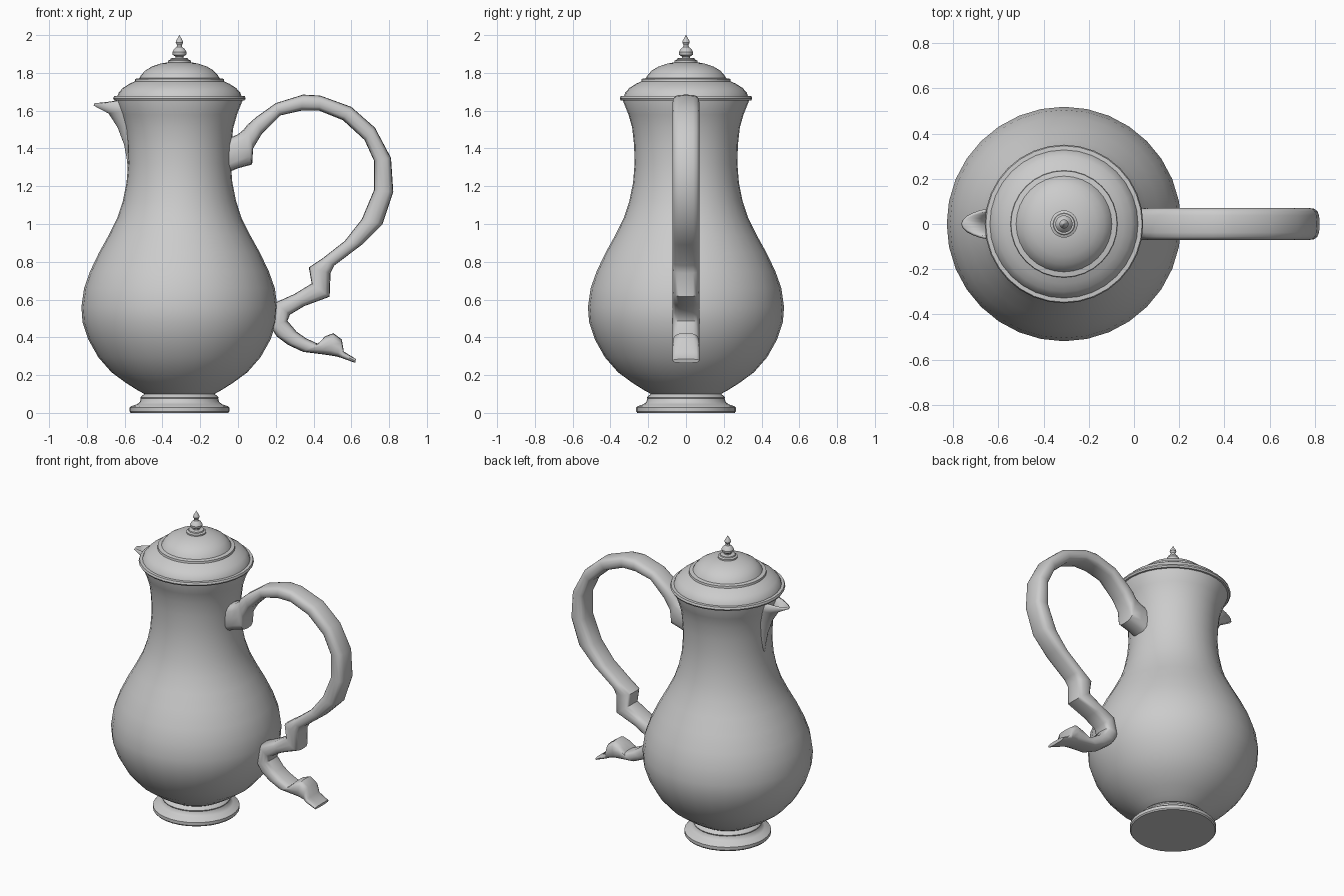
import bpy, bmesh
from math import cos, sin, pi, radians, copysign

AXIS_X = -0.31
SEGMENTS = 32


def loft(name, rings, closed=True, caps=True, angle=35):
    """Skin a list of equal-length point rings into one smooth-shaded object."""
    bm = bmesh.new()
    rows = [[bm.verts.new(p) for p in ring] for ring in rings]
    n = len(rows[0])
    for a, b in zip(rows, rows[1:]):
        for i in range(n if closed else n - 1):
            j = (i + 1) % n
            bm.faces.new((a[i], a[j], b[j], b[i]))
    if caps:
        bm.faces.new(rows[0][::-1])
        bm.faces.new(rows[-1])
    bmesh.ops.recalc_face_normals(bm, faces=bm.faces)
    mesh = bpy.data.meshes.new(name)
    bm.to_mesh(mesh)
    bm.free()
    obj = bpy.data.objects.new(name, mesh)
    bpy.context.collection.objects.link(obj)
    bpy.ops.object.select_all(action='DESELECT')
    obj.select_set(True)
    bpy.context.view_layer.objects.active = obj
    bpy.ops.object.shade_smooth_by_angle(angle=radians(angle))
    return obj


def lathe(name, profile, angle=35):
    """Spin (radius, z) pairs about the pot's axis."""
    turns = [2 * pi * i / SEGMENTS for i in range(SEGMENTS)]
    return loft(name, [[(AXIS_X + r * cos(t), r * sin(t), z) for t in turns]
                       for r, z in profile], angle=angle)


# Stepped foot
lathe("foot", [(0.258, 0), (0.264, 0.008), (0.264, 0.028), (0.255, 0.036),
               (0.225, 0.046), (0.21, 0.058), (0.205, 0.075), (0.208, 0.082),
               (0.2, 0.09), (0.185, 0.1), (0.15, 0.12)])

# Pear-shaped body
lathe("body", [(0.15, 0.085), (0.185, 0.1), (0.225, 0.122), (0.285, 0.16),
               (0.36, 0.215), (0.43, 0.295), (0.483, 0.39), (0.513, 0.48),
               (0.519, 0.56), (0.505, 0.66), (0.473, 0.75), (0.425, 0.85),
               (0.375, 0.94), (0.33, 1.03), (0.3, 1.12), (0.28, 1.22),
               (0.272, 1.32), (0.275, 1.42), (0.285, 1.51), (0.305, 1.58),
               (0.335, 1.655), (0.335, 1.67)])

# Domed lid with rolled rim
lathe("lid", [(0.325, 1.652), (0.345, 1.654), (0.351, 1.664), (0.346, 1.677),
              (0.328, 1.678), (0.322, 1.695), (0.3, 1.72), (0.265, 1.742),
              (0.237, 1.755), (0.235, 1.768), (0.212, 1.772), (0.202, 1.79),
              (0.18, 1.813), (0.145, 1.834), (0.1, 1.849), (0.055, 1.857)])

# Turned finial
lathe("finial", [(0.06, 1.85), (0.06, 1.865), (0.048, 1.87), (0.046, 1.877),
                 (0.022, 1.88), (0.022, 1.887), (0.036, 1.896), (0.038, 1.91),
                 (0.028, 1.927), (0.015, 1.937), (0.013, 1.947), (0.02, 1.96),
                 (0.017, 1.972), (0.007, 1.988), (0.001, 2.0)])

# Scroll handle: outer (x, z) and inner (x, z) edge of each section,
# running from the upper joint down to the curled tail
sections = [
    (-0.06, 1.45, -0.06, 1.27), (0.0, 1.475, 0.0, 1.295),
    (0.03, 1.50, 0.075, 1.315), (0.05, 1.525, 0.08, 1.40),
    (0.095, 1.565, 0.125, 1.475), (0.2, 1.64, 0.225, 1.575),
    (0.345, 1.685, 0.335, 1.60), (0.435, 1.68, 0.43, 1.60),
    (0.6, 1.62, 0.555, 1.55), (0.725, 1.51, 0.67, 1.445),
    (0.81, 1.35, 0.72, 1.335), (0.822, 1.17, 0.72, 1.18),
    (0.765, 1.0, 0.655, 1.025), (0.655, 0.89, 0.565, 0.91),
    (0.51, 0.78, 0.45, 0.82), (0.49, 0.74, 0.375, 0.77),
    (0.485, 0.615, 0.39, 0.685), (0.35, 0.565, 0.3, 0.63),
    (0.275, 0.52, 0.2, 0.585), (0.262, 0.487, 0.17, 0.46),
    (0.31, 0.43, 0.205, 0.405), (0.36, 0.395, 0.265, 0.36),
    (0.425, 0.365, 0.345, 0.323), (0.46, 0.405, 0.44, 0.311),
    (0.505, 0.422, 0.49, 0.304), (0.55, 0.388, 0.525, 0.298),
    (0.56, 0.325, 0.55, 0.29), (0.625, 0.285, 0.62, 0.265)]


def soft(v):
    """Squares a circle off into a rounded rectangle."""
    return copysign(abs(v) ** 0.65, v)


rings = []
for ox, oz, ix, iz in sections:
    ring = []
    for k in range(16):
        c, s = soft(cos(k * pi / 8)), soft(sin(k * pi / 8))
        ring.append(((ox + ix) / 2 + c * (ox - ix) / 2, 0.071 * s,
                     (oz + iz) / 2 + c * (oz - iz) / 2))
    rings.append(ring)
loft("handle", rings, angle=50)

# Open beak spout: (front x, half width, front z, wall x, wall z)
spout_rows = [(-0.582, 0.015, 1.27, -0.56, 1.27), (-0.588, 0.03, 1.34, -0.56, 1.34),
              (-0.603, 0.045, 1.42, -0.56, 1.43), (-0.637, 0.06, 1.51, -0.565, 1.53),
              (-0.685, 0.068, 1.585, -0.59, 1.60), (-0.765, 0.07, 1.627, -0.625, 1.655)]
rings = []
for fx, w, fz, wx, wz in spout_rows:
    ring = []
    for k in range(-6, 7):
        a = k * pi / 12
        c = cos(a) ** 1.3 if abs(k) < 6 else 0.0
        ring.append((wx + c * (fx - wx), w * sin(a), wz + c * (fz - wz)))
    rings.append(ring)
spout = loft("spout", rings, closed=False, caps=False, angle=50)
wall = spout.modifiers.new("wall", 'SOLIDIFY')
wall.thickness = 0.014
# Thicken towards the pot, whichever way the open sheet was oriented
middle = spout.data.polygons[len(spout.data.polygons) // 2]
wall.offset = -1 if middle.normal.x < 0 else 1
